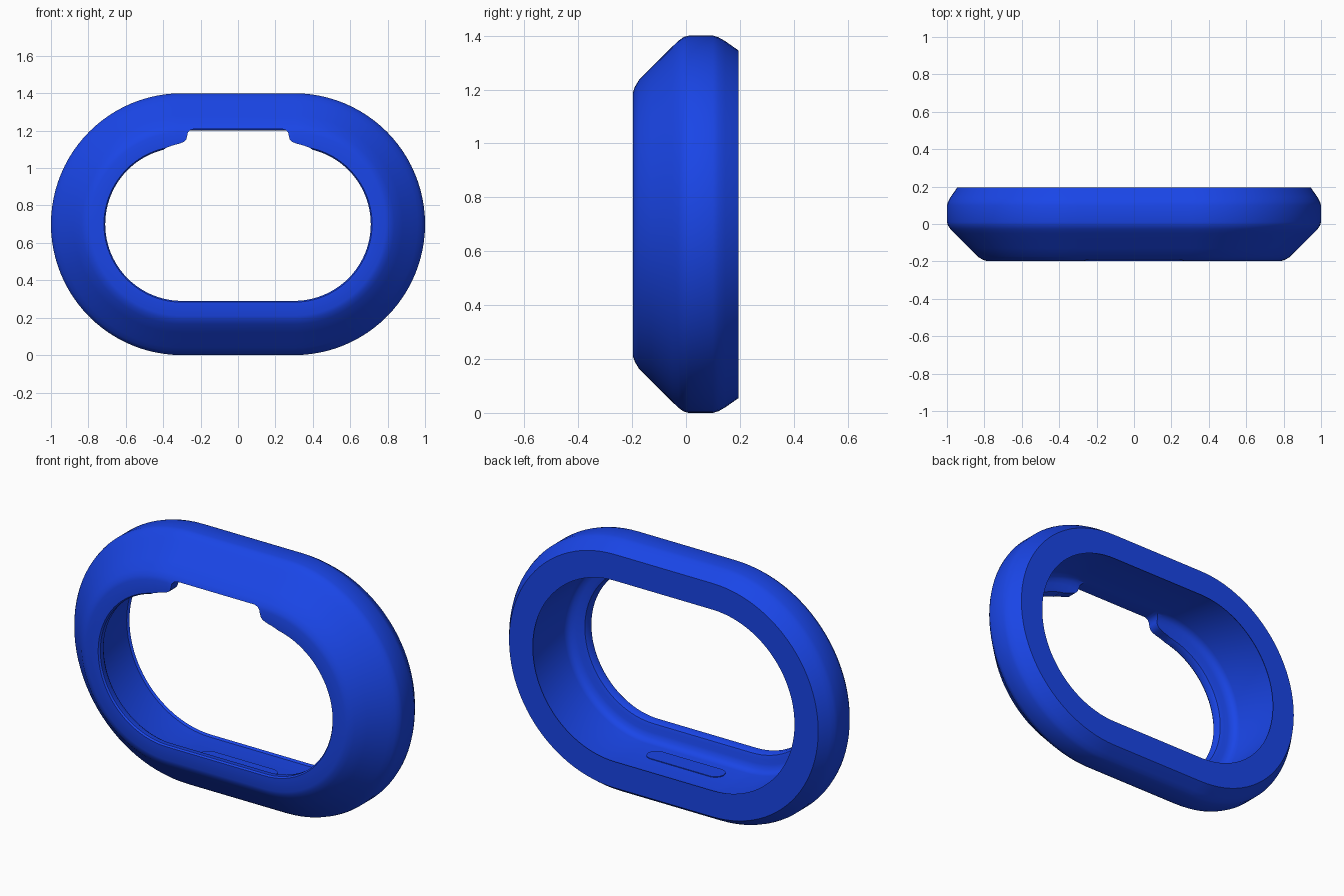
import bpy, bmesh
from math import sin, cos, pi

if "Cube" in bpy.data.objects:
    bpy.data.objects.remove(bpy.data.objects["Cube"])

CZ, HALF, R, SEG = 0.7, 0.3, 0.7, 48


def stadium(radius, half=HALF, seg=SEG):
    """Points of a stadium outline around the origin."""
    pts = []
    for side, start in ((1, -pi / 2), (-1, pi / 2)):
        for i in range(seg + 1):
            a = start + pi * i / seg
            pts.append((side * half + radius * cos(a), radius * sin(a)))
    return pts


def make_object(name, bm):
    bmesh.ops.recalc_face_normals(bm, faces=bm.faces)
    mesh = bpy.data.meshes.new(name)
    bm.to_mesh(mesh)
    bm.free()
    ob = bpy.data.objects.new(name, mesh)
    bpy.context.collection.objects.link(ob)
    return ob


def loft(name, rings, closed=False):
    """Skin rings of 3D points; closed joins last to first, otherwise cap the ends."""
    bm = bmesh.new()
    vs = [[bm.verts.new(p) for p in ring] for ring in rings]
    n = len(vs[0])
    for k in range(len(vs) if closed else len(vs) - 1):
        a, b = vs[k], vs[(k + 1) % len(vs)]
        for i in range(n):
            j = (i + 1) % n
            bm.faces.new((a[i], a[j], b[j], b[i]))
    if not closed:
        bm.faces.new(vs[0])
        bm.faces.new(vs[-1])
    return make_object(name, bm)


def smooth(ob, angle):
    bpy.ops.object.select_all(action='DESELECT')
    ob.select_set(True)
    bpy.context.view_layer.objects.active = ob
    bpy.ops.object.shade_smooth_by_angle(angle=angle)


blue = bpy.data.materials.new("blue")
blue.diffuse_color = (0.01, 0.06, 0.8, 1)
blue.use_nodes = True
blue.node_tree.nodes["Principled BSDF"].inputs["Base Color"].default_value = blue.diffuse_color

# Ring: cross-section as (inset from outer edge, y)
section = [
    (0.283, -0.197), (0.21, -0.197), (0.19, -0.19), (0.165, -0.175),
    (0.12, -0.13), (0.07, -0.08), (0.04, -0.05), (0.018, -0.027),
    (0.005, -0.008), (0, 0.01), (0, 0.10), (0.006, 0.12), (0.02, 0.145),
    (0.055, 0.195), (0.2, 0.195), (0.19, 0.185), (0.19, -0.09),
    (0.196, -0.11), (0.21, -0.125), (0.235, -0.135), (0.26, -0.138),
    (0.28, -0.145), (0.289, -0.16), (0.29, -0.188),
]
ring = loft("ring_bezel", [[(x, y, CZ + z) for x, z in stadium(R - d)]
                           for d, y in section], closed=True)

# Notch through the front lip at the top
half = [(0.235, 1.209), (0.255, 1.203), (0.268, 1.19), (0.272, 1.17),
        (0.277, 1.153), (0.29, 1.14), (0.315, 1.13), (0.35, 1.121),
        (0.385, 1.108), (0.41, 1.09), (0.41, 1.0)]
outline = half + [(-x, z) for x, z in reversed(half)]
cutter = loft("notch_cutter", [[(x, y, z) for x, z in outline] for y in (-0.3, -0.07)])
cutter.hide_render = True
mod = ring.modifiers.new("notch", 'BOOLEAN')
mod.operation, mod.object, mod.solver = 'DIFFERENCE', cutter, 'EXACT'
bpy.context.view_layer.objects.active = ring
bpy.ops.object.modifier_apply(modifier=mod.name)
bpy.data.objects.remove(cutter)
ring.data.materials.clear()
ring.data.materials.append(blue)
smooth(ring, 0.6)

# Thin rounded pad on the inner floor
pad = loft("floor_pad", [[(x, y, z) for x, y in stadium(0.05, 0.18, 16)]
                         for z in (0.18, 0.194)])
pad.data.materials.append(blue)
smooth(pad, 0.6)
